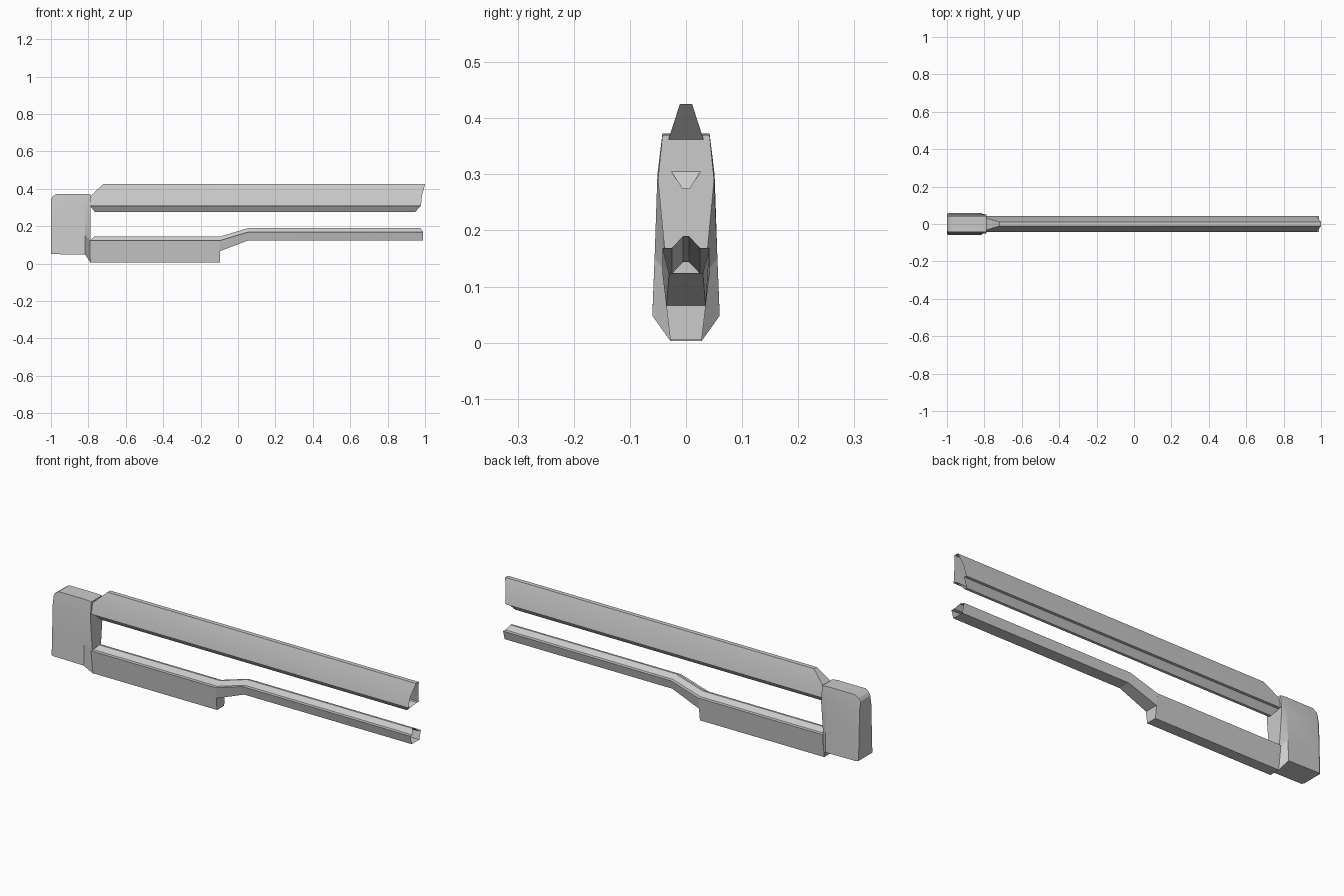
import bpy, bmesh

if "Cube" in bpy.data.objects:
    bpy.data.objects.remove(bpy.data.objects["Cube"])


def loft(name, sections, faces_start=(), cap_end=False):
    """Skin mirrored half-sections (points x, y, z from bottom to top).
    faces_start lists index pairs (a, b) bridged across y at the first section."""
    bm = bmesh.new()
    rings = []
    for half in sections:
        right = [bm.verts.new(p) for p in half]
        left = [bm.verts.new((x, -y, z)) for x, y, z in half]
        rings.append((right, left))
    n = len(sections[0])
    loops = [r + l[::-1] for r, l in rings]
    for a, b in zip(loops, loops[1:]):
        for i in range(2 * n):
            j = (i + 1) % (2 * n)
            bm.faces.new((a[i], a[j], b[j], b[i]))
    r, l = rings[0]
    for i, j in faces_start:
        bm.faces.new((r[i], r[j], l[j], l[i]))
    if cap_end:
        r, l = rings[-1]
        for i in range(n - 1):
            bm.faces.new((r[i], r[i + 1], l[i + 1], l[i]))
    bmesh.ops.remove_doubles(bm, verts=bm.verts, dist=0.0005)
    bmesh.ops.recalc_face_normals(bm, faces=bm.faces)
    me = bpy.data.meshes.new(name)
    bm.to_mesh(me)
    bm.free()
    ob = bpy.data.objects.new(name, me)
    bpy.context.collection.objects.link(ob)
    bpy.context.view_layer.objects.active = ob
    ob.select_set(True)
    bpy.ops.object.shade_smooth_by_angle(angle=0.35)
    ob.select_set(False)
    return ob


# Upper beam: hollow, open at the front, sloped roof and rail at the rear
# Each entry: y, z, rear x, front x
profile = [(.007, .275, -.765, .946), (.028, .308, -.79, .978),
           (.042, .308, -.79, .978), (.032, .36, -.79, .983),
           (.011, .425, -.72, 1.0)]
loft("upper_beam",
     [[(a, y, z) for y, z, a, b in profile],
      [(b, y, z) for y, z, a, b in profile]],
     faces_start=[(0, 1), (3, 4)])


# Lower beam: hollow rail with a deep rear, kinked up to a thin front
def rail(x, bottom, half_bottom, shoulder, ridge_x=None):
    return [(x, half_bottom, bottom), (x, .042, shoulder), (x, .025, shoulder),
            (x if ridge_x is None else ridge_x, .005, shoulder + .021)]


loft("lower_beam", [
    rail(-.79, .005, .028, .123, -.77),
    rail(-.097, .005, .028, .123),
    rail(-.097, .066, .035, .123),
    rail(.055, .124, .03, .169),
    rail(.99, .124, .03, .169, .975),
])


# Rear block: tapered body with a rounded back and a narrow lower front lip
def block(x, low, mid, high, top, k=1.0):
    return [(x, low[0] * k, low[1]), (x, mid[0] * k, mid[1]),
            (x, high[0] * k, high[1]), (x, .042 * k, top)]


loft("rear_block", [
    block(-1.0, (.06, .052), (.056, .15), (.051, .30), .345, .92),
    block(-.99, (.06, .05), (.056, .15), (.051, .30), .36),
    block(-.97, (.06, .05), (.056, .15), (.051, .30), .373),
    block(-.818, (.06, .048), (.056, .15), (.051, .30), .373),
    block(-.788, (.028, .003), (.034, .123), (.05, .29), .37),
], faces_start=[(0, 1), (1, 2), (2, 3)], cap_end=True)
